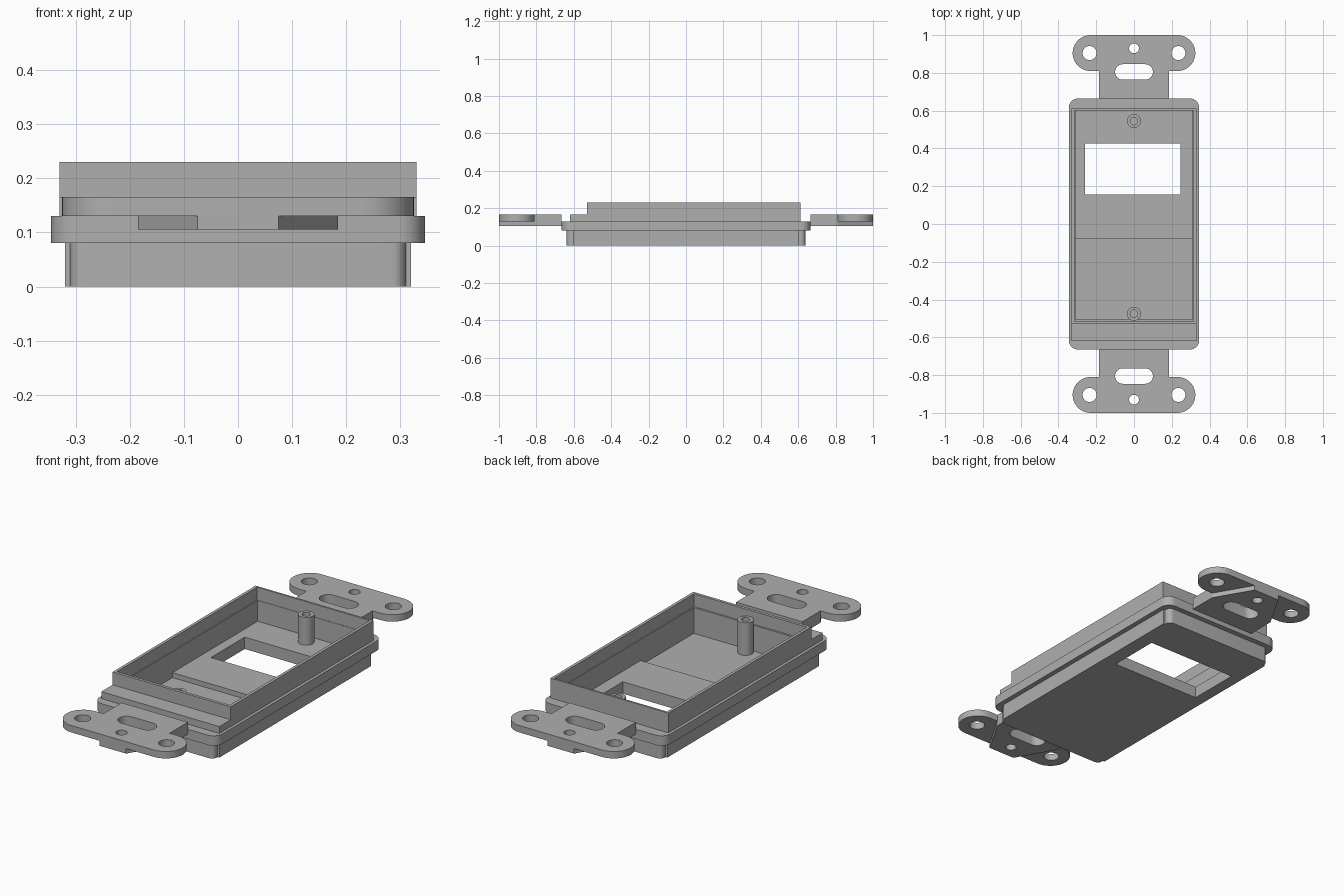
import bpy, bmesh
from math import cos, sin, pi

cube = bpy.data.objects.get("Cube")
if cube:
    bpy.data.objects.remove(cube, do_unlink=True)

gray = bpy.data.materials.new("matte gray")
gray.use_nodes = True
gray.diffuse_color = (0.43, 0.43, 0.43, 1)
gray.node_tree.nodes["Principled BSDF"].inputs["Base Color"].default_value = gray.diffuse_color


def arc(cx, cy, r, start, sweep, steps=8):
    return [(cx + r * cos(start + sweep * i / steps), cy + r * sin(start + sweep * i / steps))
            for i in range(steps + 1)]


def box(x0, x1, y0, y1):
    return [(x0, y0), (x1, y0), (x1, y1), (x0, y1)]


def rounded(hx, hy, r, cx=0, cy=0):
    """Rounded rectangle outline; equal sizes and radius give a circle."""
    pts = []
    for k, (sx, sy) in enumerate([(1, 1), (-1, 1), (-1, -1), (1, -1)]):
        pts += arc(cx + sx * (hx - r), cy + sy * (hy - r), r, k * pi / 2, pi / 2)
    return pts


def slab(name, outline, z0, z1):
    """Extrude an outline from z0 to z1."""
    bm = bmesh.new()
    face = bm.faces.new([bm.verts.new((x, y, z0)) for x, y in outline])
    top = bmesh.ops.extrude_face_region(bm, geom=[face])["geom"]
    bmesh.ops.translate(bm, vec=(0, 0, z1 - z0),
                        verts=[v for v in top if isinstance(v, bmesh.types.BMVert)])
    bmesh.ops.remove_doubles(bm, verts=bm.verts, dist=1e-5)
    bmesh.ops.recalc_face_normals(bm, faces=bm.faces)
    mesh = bpy.data.meshes.new(name)
    bm.to_mesh(mesh)
    bm.free()
    mesh.materials.append(gray)
    obj = bpy.data.objects.new(name, mesh)
    bpy.context.collection.objects.link(obj)
    return obj


def cutter(name, outline, z0, z1):
    obj = slab(name, outline, z0, z1)
    obj.hide_render = True
    obj.hide_set(True)
    obj.display_type = "WIRE"
    return obj


def cut(obj, cutters):
    for c in cutters:
        mod = obj.modifiers.new(c.name, "BOOLEAN")
        mod.operation = "DIFFERENCE"
        mod.solver = "EXACT"
        mod.object = c


parts = []

# Cavity, stepped floor and window openings
low_cavity = cutter("low_cavity", box(-.31, .31, -.505, -.08), .035, .3)
high_cavity = cutter("high_cavity", box(-.31, .31, -.1, .6), .06, .3)
rim_cavity = cutter("rim_cavity", box(-.315, .315, -.515, .602), .165, .3)
window = cutter("window_cut", box(-.26, .245, .155, .425), -.1, .3)
cavities = [low_cavity, high_cavity]

# Housing layers from bottom to top
base = slab("lower_body", box(-.32, .32, -.605, .605), 0, .08)
cut(base, cavities + [window])
ends = []
for s, label in ((1, "back"), (-1, "front")):
    end = [(.31, .605)] + arc(.285, .613, .025, 0, pi / 2) \
        + arc(-.285, .613, .025, pi / 2, pi / 2) + [(-.31, .605)]
    ends.append(slab(label + "_body_end", [(x, y * s) for x, y in end], 0, .08))
flange = slab("flange", rounded(.345, .665, .05), .08, .13)
cut(flange, cavities)
front_step = slab("front_step", box(-.33, .33, -.62, -.505), .13, .165)
side_wall = slab("upper_wall", box(-.33, .33, -.53, .612), .165, .23)
cut(side_wall, [rim_cavity])
wall_foot = slab("wall_foot", box(-.33, .33, -.505, .612), .13, .165)
cut(wall_foot, cavities)
parts += [base, flange, front_step, side_wall, wall_foot] + ends

# Hollow screw posts
for label, y, floor in (("back", .545, .06), ("front", -.475, .035)):
    post = slab(label + "_post", rounded(.037, .037, .037, 0, y), floor - .01, .2)
    cut(post, [cutter(label + "_post_bore", rounded(.02, .02, .02, 0, y), floor + .02, .3)])
    parts.append(post)

# Mounting ears with a tapered rib beneath, one at each end
for s, label in ((1, "back"), (-1, "front")):
    plate = [(-.185, .665), (.185, .665), (.185, .81)] \
        + arc(.23, .905, .095, -pi / 2, pi, 20) + arc(-.23, .905, .095, pi / 2, pi, 20) \
        + [(-.185, .81)]
    rib = [(-.185, .665), (.185, .665), (.185, .81), (.075, 1), (-.075, 1), (-.185, .81)]
    ear = slab(label + "_ear", [(x, y * s) for x, y in plate], .13, .165)
    web = slab(label + "_ear_rib", [(x, y * s) for x, y in rib], .105, .13)
    slot = cutter(label + "_slot", rounded(.1, .041, .041, 0, .805 * s), 0, .3)
    pin = cutter(label + "_pin_hole", rounded(.026, .026, .026, 0, .93 * s), 0, .3)
    holes = [cutter(label + "_screw_hole", rounded(.037, .037, .037, x, .905 * s), 0, .3)
             for x in (-.235, .235)]
    cut(ear, [slot, pin] + holes)
    cut(web, [slot, pin])
    parts += [ear, web]

# Bake the cuts, then smooth the curved walls and keep edges sharp
bpy.context.view_layer.update()
graph = bpy.context.evaluated_depsgraph_get()
baked = [(p, bpy.data.meshes.new_from_object(p.evaluated_get(graph))) for p in parts]
for part, mesh in baked:
    part.modifiers.clear()
    part.data = mesh
for obj in [o for o in bpy.context.collection.objects if o.hide_render and o.display_type == "WIRE"]:
    bpy.data.objects.remove(obj, do_unlink=True)
bpy.ops.object.select_all(action="DESELECT")
for part in parts:
    part.select_set(True)
bpy.context.view_layer.objects.active = parts[0]
bpy.ops.object.shade_smooth_by_angle(angle=pi / 6)
